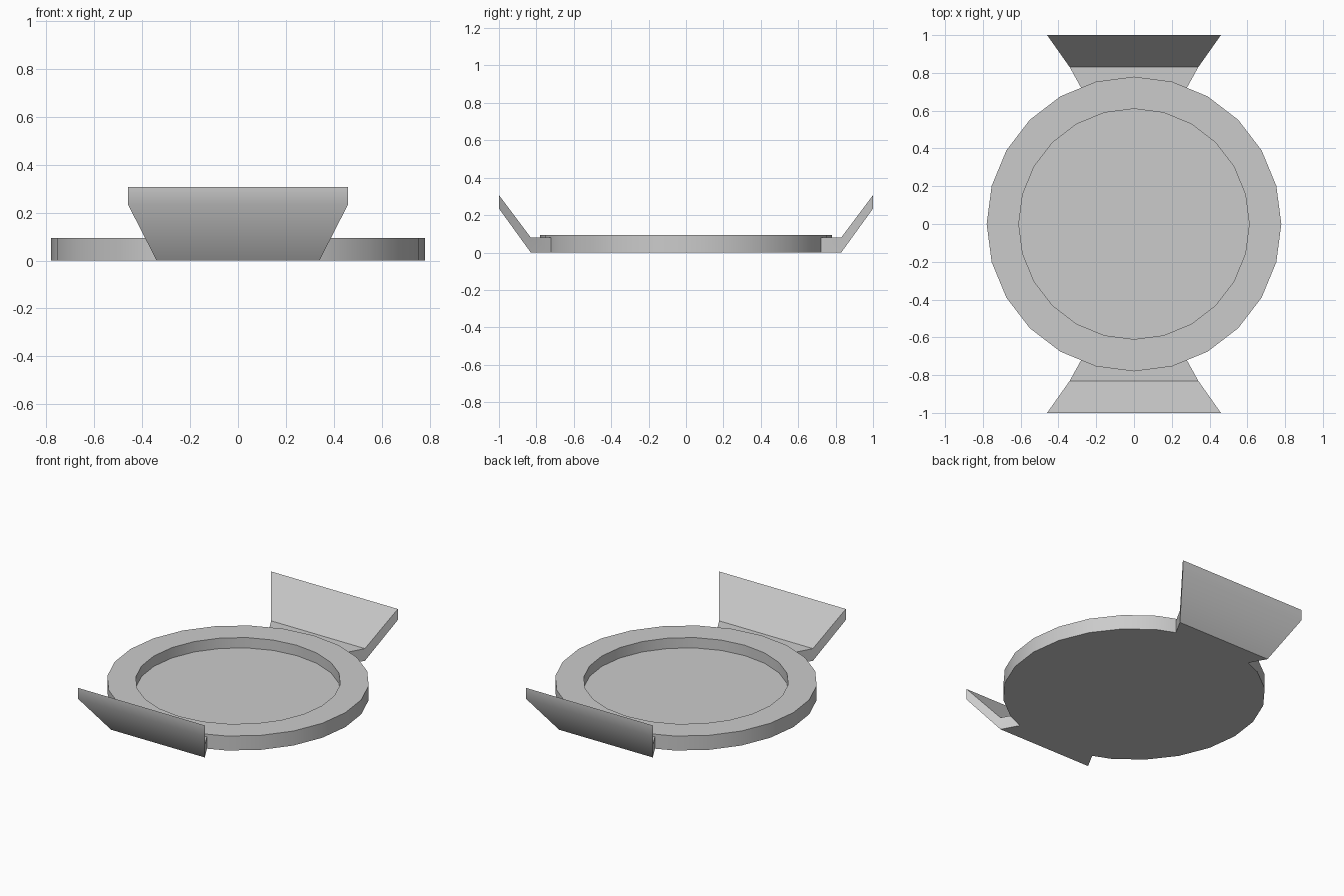
import bpy, bmesh
from math import sin, cos, pi, radians

if "Cube" in bpy.data.objects:
    bpy.data.objects.remove(bpy.data.objects["Cube"])

SIDES, R_OUT, R_IN = 24, 0.78, 0.61
TOP, FLOOR = 0.095, 0.027


def finish(name, bm):
    bmesh.ops.recalc_face_normals(bm, faces=bm.faces)
    mesh = bpy.data.meshes.new(name)
    bm.to_mesh(mesh)
    bm.free()
    obj = bpy.data.objects.new(name, mesh)
    bpy.context.collection.objects.link(obj)
    bpy.ops.object.select_all(action='DESELECT')
    obj.select_set(True)
    bpy.context.view_layer.objects.active = obj
    bpy.ops.object.shade_smooth_by_angle(angle=radians(40))
    return obj


# Round dish: profile rings from the underside to the recessed floor
bm = bmesh.new()
rings = []
for r, z in [(R_OUT, 0), (R_OUT, TOP), (R_IN, TOP), (R_IN, FLOOR)]:
    rings.append([bm.verts.new((r * sin(2 * pi * i / SIDES), r * cos(2 * pi * i / SIDES), z))
                  for i in range(SIDES)])
for a, b in zip(rings, rings[1:]):
    for i in range(SIDES):
        j = (i + 1) % SIDES
        bm.faces.new((a[i], a[j], b[j], b[i]))
bm.faces.new(rings[0])
bm.faces.new(rings[-1])
finish("dish", bm)


# Handles: flat root hugging the dish wall, then a flared, upswept flap
def handle(name, side):
    bm = bmesh.new()
    c, s = R_OUT * cos(pi / 12), R_OUT * sin(pi / 12)
    root = [(-0.34, 0.83), (-0.28, 0.721), (-s, c), (0, R_OUT), (s, c), (0.28, 0.721), (0.34, 0.83)]
    low = [bm.verts.new((x, side * y, 0)) for x, y in root]
    high = [bm.verts.new((x, side * y, 0.08)) for x, y in root]
    tip_low = [bm.verts.new((x, side, 0.235)) for x in (-0.46, 0.46)]
    tip_high = [bm.verts.new((x, side, 0.307)) for x in (-0.46, 0.46)]
    for loop, tip in ((low, tip_low), (high, tip_high)):
        bm.faces.new(loop)
        bm.faces.new((loop[0], loop[-1], tip[1], tip[0]))
    for i in range(len(root) - 1):
        bm.faces.new((low[i], low[i + 1], high[i + 1], high[i]))
    for k, t in ((0, 0), (-1, 1)):
        bm.faces.new((low[k], high[k], tip_high[t], tip_low[t]))
    bm.faces.new((tip_low[0], tip_low[1], tip_high[1], tip_high[0]))
    return finish(name, bm)


handle("front_handle", -1)
handle("back_handle", 1)
